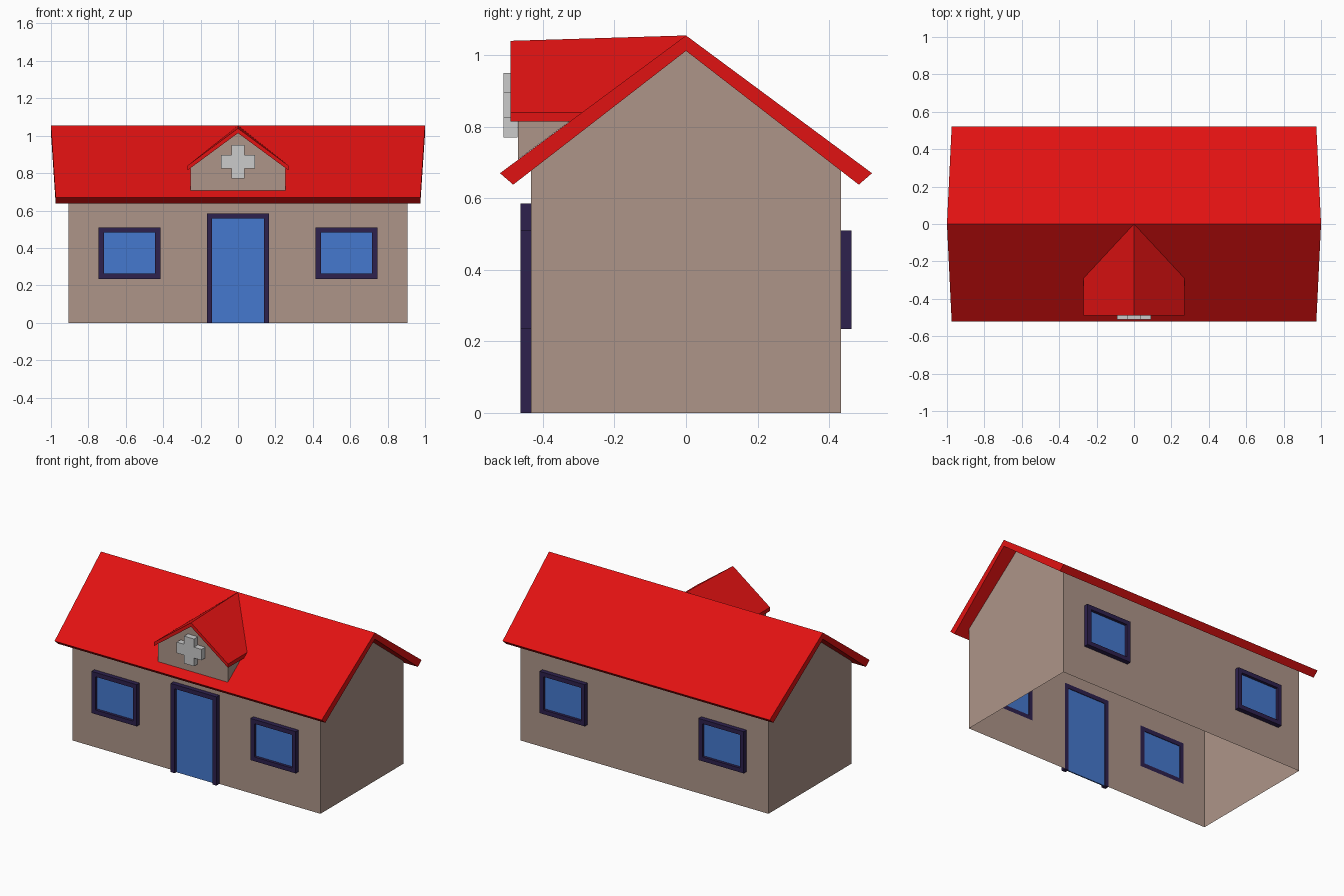
import bpy, bmesh

if "Cube" in bpy.data.objects:
    bpy.data.objects.remove(bpy.data.objects["Cube"])


def material(name, rgb):
    m = bpy.data.materials.new(name)
    m.diffuse_color = (*rgb, 1)
    m.use_nodes = True
    m.node_tree.nodes["Principled BSDF"].inputs["Base Color"].default_value = m.diffuse_color
    return m


WALL = material("wall_tan", (0.42, 0.30, 0.25))
RED = material("roof_red", (0.76, 0.006, 0.006))
NAVY = material("frame_navy", (0.027, 0.015, 0.075))
BLUE = material("pane_blue", (0.06, 0.19, 0.62))


def make(name, bm, mat=None):
    bmesh.ops.remove_doubles(bm, verts=bm.verts, dist=1e-5)
    bmesh.ops.recalc_face_normals(bm, faces=bm.faces)
    me = bpy.data.meshes.new(name)
    bm.to_mesh(me)
    bm.free()
    ob = bpy.data.objects.new(name, me)
    bpy.context.collection.objects.link(ob)
    if mat:
        me.materials.append(mat)
    return ob


def face(bm, pts):
    bm.faces.new([bm.verts.new(p) for p in pts])


def loft(name, a, b, mat=None, caps=True):
    """Solid between two matching closed outlines."""
    bm = bmesh.new()
    va, vb = [bm.verts.new(p) for p in a], [bm.verts.new(p) for p in b]
    n = len(a)
    for i in range(n):
        j = (i + 1) % n
        bm.faces.new((va[i], va[j], vb[j], vb[i]))
    if caps:
        bm.faces.new(va)
        bm.faces.new(vb)
    return make(name, bm, mat)


def prism(name, xz, y0, y1, mat=None):
    return loft(name, [(x, y0, z) for x, z in xz], [(x, y1, z) for x, z in xz], mat)


def rect(x0, x1, z0, z1):
    return [(x0, z0), (x1, z0), (x1, z1), (x0, z1)]


# Main dimensions
WX, WY, EAVE, PEAK = 0.905, 0.433, 0.677, 1.012
OUT, PANE, T = 0.463, 0.445, 0.028
Z0, Z1, DOOR, DX = 0.235, 0.51, 0.585, 0.167

# Walls: open-bottomed shell with door and window openings
bm = bmesh.new()
xs = [-WX, -0.745, -0.415, -DX, DX, 0.415, 0.745, WX]
zs = [0, Z0, Z1, DOOR, EAVE]
for side in (-1, 1):
    for i in range(7):
        for k in range(4):
            window = i in (1, 5) and k == 1
            door = side < 0 and i == 3 and k < 3
            if not (window or door):
                face(bm, [(x, side * WY, z) for x, z in rect(xs[i], xs[i + 1], zs[k], zs[k + 1])])
    levels = zs + [PEAK]
    left = [(side * WX, -WY, z) for z in zs]
    right = [(side * WX, WY, z) for z in reversed(zs)]
    face(bm, left + [(side * WX, 0, PEAK)] + right)
make("walls", bm, WALL)


# Windows: raised frame ring with a slightly recessed pane
def window(name, cx, side):
    o = rect(cx - 0.165, cx + 0.165, Z0, Z1)
    q = rect(cx - 0.165 + T, cx + 0.165 - T, Z0 + T, Z1 - T)
    bm = bmesh.new()
    for i in range(4):
        j = (i + 1) % 4
        loops = [(o, OUT), (q, OUT), (q, WY), (o, WY)]
        for s in range(4):
            (a, ya), (b, yb) = loops[s], loops[(s + 1) % 4]
            face(bm, [(a[i][0], side * ya, a[i][1]), (a[j][0], side * ya, a[j][1]),
                      (b[j][0], side * yb, b[j][1]), (b[i][0], side * yb, b[i][1])])
    make(name + "_frame", bm, NAVY)
    prism(name + "_pane", q, side * PANE, side * (PANE - 0.008), BLUE)


for label, side in (("front", -1), ("back", 1)):
    window(label + "_left_window", -0.58, side)
    window(label + "_right_window", 0.58, side)

# Door
ix, iz = DX - T, DOOR - T
prism("door_frame", [(-DX, 0), (-DX, DOOR), (DX, DOOR), (DX, 0),
                     (ix, 0), (ix, iz), (-ix, iz), (-ix, 0)], -OUT, -WY, NAVY)
prism("door_panel", rect(-ix, ix, 0, iz), -PANE, -PANE + 0.008, BLUE)

# Main roof: thick chevron, longer at the ridge than at the eaves
roof = [(0, 1.055, 1.0), (0.52, 0.67, 0.975), (0.483, 0.638, 0.975), (0, PEAK, 1.0),
        (-0.483, 0.638, 0.975), (-0.52, 0.67, 0.975)]
loft("main_roof", [(-x, y, z) for y, z, x in roof], [(x, y, z) for y, z, x in roof], RED)

# Dormer walls, running back into the main roof
prism("dormer_walls", [(-0.255, 0.708), (0.255, 0.708), (0.255, 0.828),
                       (0, 1.014), (-0.255, 0.828)], -0.47, -0.47 + 0.0001, WALL)
for side, name in ((-1, "left"), (1, "right")):
    bm = bmesh.new()
    x = side * 0.255
    face(bm, [(x, -0.47, 0.708), (x, -0.47, 0.828), (x, -0.307, 0.828)])
    make("dormer_side_" + name, bm, WALL)

# Dormer roof: chevron whose back edge follows the main roof slope
front = [(0, 1.04), (0.27, 0.84), (0.27, 0.815), (0, 1.014), (-0.27, 0.815), (-0.27, 0.84)]
back = [(0, 0, 1.055), (0.27, -0.29, 0.84), (0.27, -0.323, 0.815), (0, -0.05, 1.017),
        (-0.27, -0.323, 0.815), (-0.27, -0.29, 0.84)]
loft("dormer_roof", [(x, -0.49, z) for x, z in front], back, RED)

# Grey plus-shaped ornament on the dormer
a, b, c = 0.09, 0.036, 0.86
plus = [(-b, -a), (b, -a), (b, -b), (a, -b), (a, b), (b, b),
        (b, a), (-b, a), (-b, b), (-a, b), (-a, -b), (-b, -b)]
prism("dormer_cross", [(x, z + c) for x, z in plus], -0.51, -0.471)
